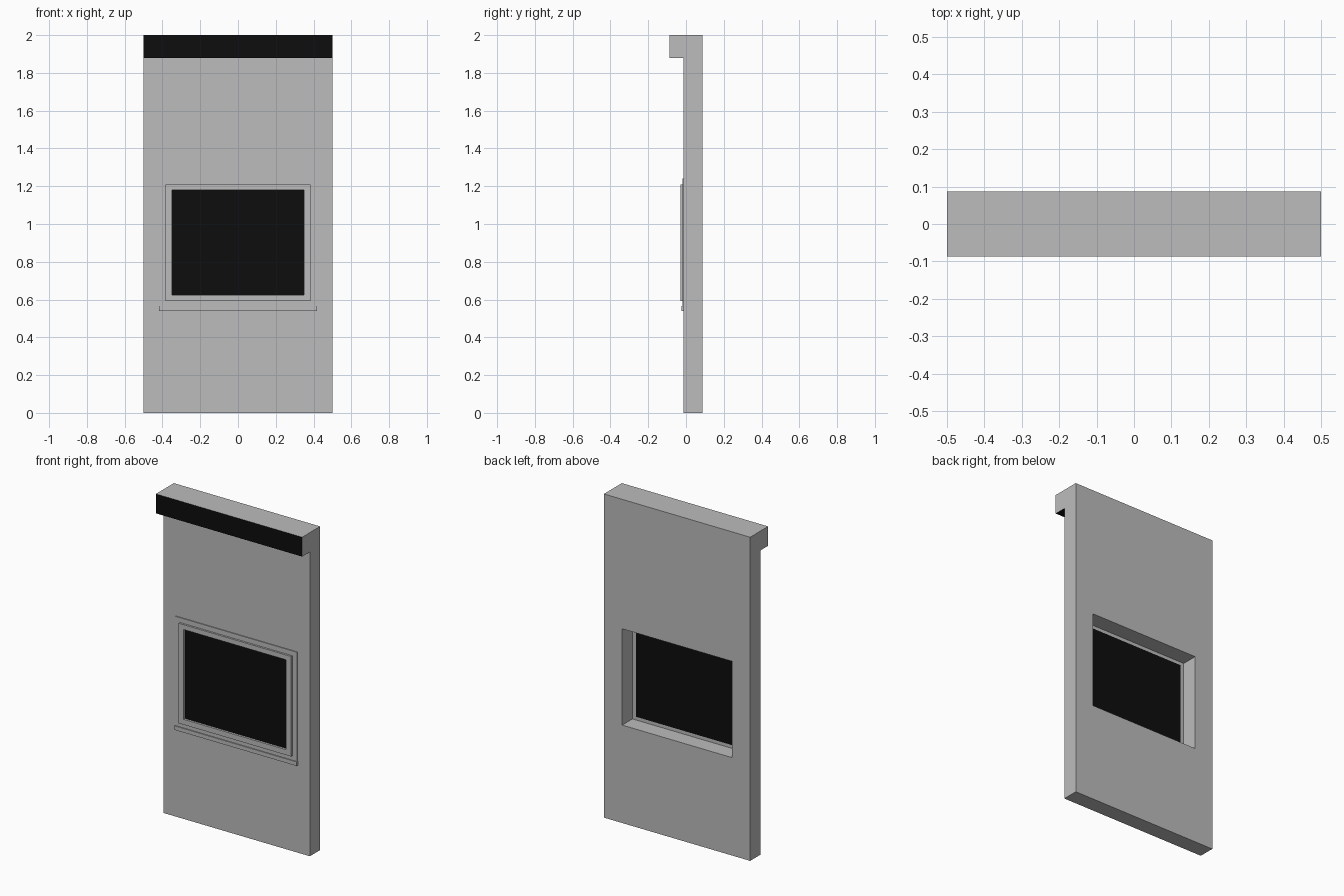
import bpy
import bmesh

cube = bpy.data.objects.get("Cube")
if cube:
    bpy.data.objects.remove(cube, do_unlink=True)


def material(name, value):
    mat = bpy.data.materials.new(name)
    mat.use_nodes = True
    colour = (value, value, value, 1)
    mat.diffuse_color = colour
    mat.node_tree.nodes["Principled BSDF"].inputs["Base Color"].default_value = colour
    return mat


GREY = material("panel grey", 0.503)
BLACK = material("black", 0.004)


def finish(name, bm, *mats):
    bmesh.ops.recalc_face_normals(bm, faces=bm.faces)
    mesh = bpy.data.meshes.new(name)
    bm.to_mesh(mesh)
    bm.free()
    obj = bpy.data.objects.new(name, mesh)
    bpy.context.collection.objects.link(obj)
    for mat in mats:
        mesh.materials.append(mat)
    return obj


def extrude(bm, face, offset):
    geom = bmesh.ops.extrude_face_region(bm, geom=[face])["geom"]
    verts = [g for g in geom if isinstance(g, bmesh.types.BMVert)]
    bmesh.ops.translate(bm, verts=verts, vec=offset)


def box(name, half, y0, y1, z0, z1, mat):
    bm = bmesh.new()
    corners = [(-half, z0), (half, z0), (half, z1), (-half, z1)]
    face = bm.faces.new([bm.verts.new((x, y0, z)) for x, z in corners])
    extrude(bm, face, (0, y1 - y0, 0))
    return finish(name, bm, mat)


def ring(name, outer, inner, y0, y1):
    """Rectangular frame; outer and inner are (half width, bottom, top)."""
    bm = bmesh.new()
    loops = []
    for half, z0, z1 in (outer, inner):
        corners = [(-half, z0), (half, z0), (half, z1), (-half, z1)]
        loops.append([[bm.verts.new((x, y, z)) for x, z in corners] for y in (y0, y1)])
    (of, ob), (inf, inb) = loops
    for i in range(4):
        j = (i + 1) % 4
        for a, b in ((of, inf), (inf, inb), (inb, ob), (ob, of)):
            bm.faces.new((a[i], a[j], b[j], b[i]))
    return finish(name, bm, GREY)


FRONT, BACK = -0.0125, 0.0875
OPENING = (0.375, 0.605, 1.2)
GLASS = (0.35, 0.625, 1.18)

# Wall panel with overhanging top ledge, from one side profile
profile = [(BACK, 0), (BACK, 2), (-BACK, 2), (-BACK, 1.88), (FRONT, 1.88), (FRONT, 0)]
bm = bmesh.new()
side = bm.faces.new([bm.verts.new((-0.5, y, z)) for y, z in profile])
extrude(bm, side, (1, 0, 0))
wall = finish("wall_panel", bm, GREY, BLACK)

# Ledge front and underside are black
for face in wall.data.polygons:
    on_ledge = face.center.z > 1.8 and face.center.y < FRONT - 0.01
    if on_ledge and (face.normal.y < -0.9 or face.normal.z < -0.9):
        face.material_index = 1

# Window opening through the panel
cutter = box("window_cutter", OPENING[0], -0.2, 0.2, OPENING[1], OPENING[2], GREY)
cutter.hide_render = True
cut = wall.modifiers.new("window_opening", "BOOLEAN")
cut.operation = "DIFFERENCE"
cut.solver = "EXACT"
cut.object = cutter
bpy.context.view_layer.objects.active = wall
bpy.ops.object.modifier_apply(modifier=cut.name)
bpy.data.objects.remove(cutter, do_unlink=True)

# Window trim, sill and pane
ring("outer_trim", (0.415, 0.56, 1.24), OPENING, -0.018, FRONT)
ring("inner_frame", (0.385, 0.592, 1.21), GLASS, -0.03, FRONT)
box("window_sill", 0.418, -0.024, FRONT, 0.54, 0.565, GREY)
box("window_pane", GLASS[0], -0.0165, FRONT, GLASS[1], GLASS[2], BLACK)
